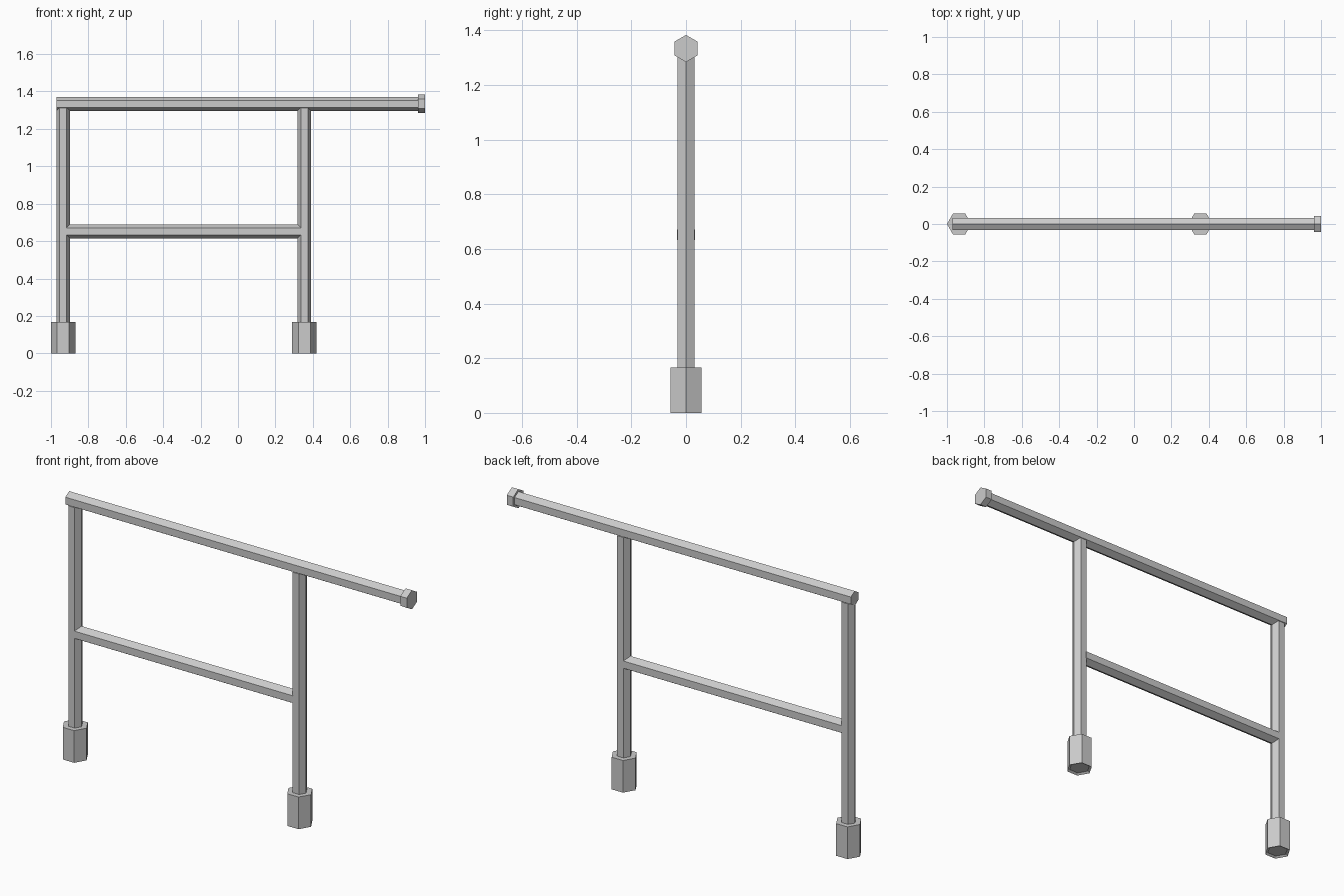
import bpy, bmesh, math
from mathutils import Matrix, Vector

if "Cube" in bpy.data.objects:
    bpy.data.objects.remove(bpy.data.objects["Cube"])


def hex_bar(name, start, end, radius, recess=0.0):
    """Six-sided bar between two points, corners up for rails, along x for uprights."""
    a, b = Vector(start), Vector(end)
    along_x = abs(b.x - a.x) > abs(b.z - a.z)
    length = (b - a).length
    bm = bmesh.new()
    bmesh.ops.create_cone(bm, cap_ends=True, segments=6, radius1=radius,
                          radius2=radius, depth=length)
    # put one corner exactly on local +x
    v = bm.verts[:][0].co
    off = math.atan2(v.y, v.x)
    bmesh.ops.rotate(bm, verts=bm.verts, cent=(0, 0, 0),
                     matrix=Matrix.Rotation(-off, 3, 'Z'))
    # shallow recess in the underside
    if recess:
        bm.normal_update()
        base = [f for f in bm.faces if f.normal.z < -0.9]
        bmesh.ops.inset_region(bm, faces=base, thickness=radius * 0.2)
        bmesh.ops.translate(bm, verts=base[0].verts[:], vec=(0, 0, recess))
    if along_x:
        bmesh.ops.rotate(bm, verts=bm.verts, cent=(0, 0, 0),
                         matrix=Matrix.Rotation(math.pi / 2, 3, 'Y'))
    bmesh.ops.translate(bm, verts=bm.verts, vec=(a + b) / 2)
    mesh = bpy.data.meshes.new(name)
    bm.to_mesh(mesh)
    bm.free()
    for p in mesh.polygons:
        p.use_smooth = False
    obj = bpy.data.objects.new(name, mesh)
    bpy.context.collection.objects.link(obj)
    return obj


RAIL_Z = 1.334
BAR_Z = 0.652

# uprights with their foot sleeves
for side, x in (("left", -0.935), ("right", 0.355)):
    hex_bar(side + "_post", (x, 0, 0.10), (x, 0, 1.312), 0.0365)
    hex_bar(side + "_foot", (x, 0, 0), (x, 0, 0.167), 0.065, recess=0.008)

# handrail and its end cap
hex_bar("top_rail", (-0.97, 0, RAIL_Z), (0.97, 0, RAIL_Z), 0.0375)
hex_bar("rail_end_cap", (0.963, 0, RAIL_Z), (1.0, 0, RAIL_Z), 0.0495)

# middle crossbar
hex_bar("crossbar", (-0.92, 0, BAR_Z), (0.338, 0, BAR_Z), 0.0375)
